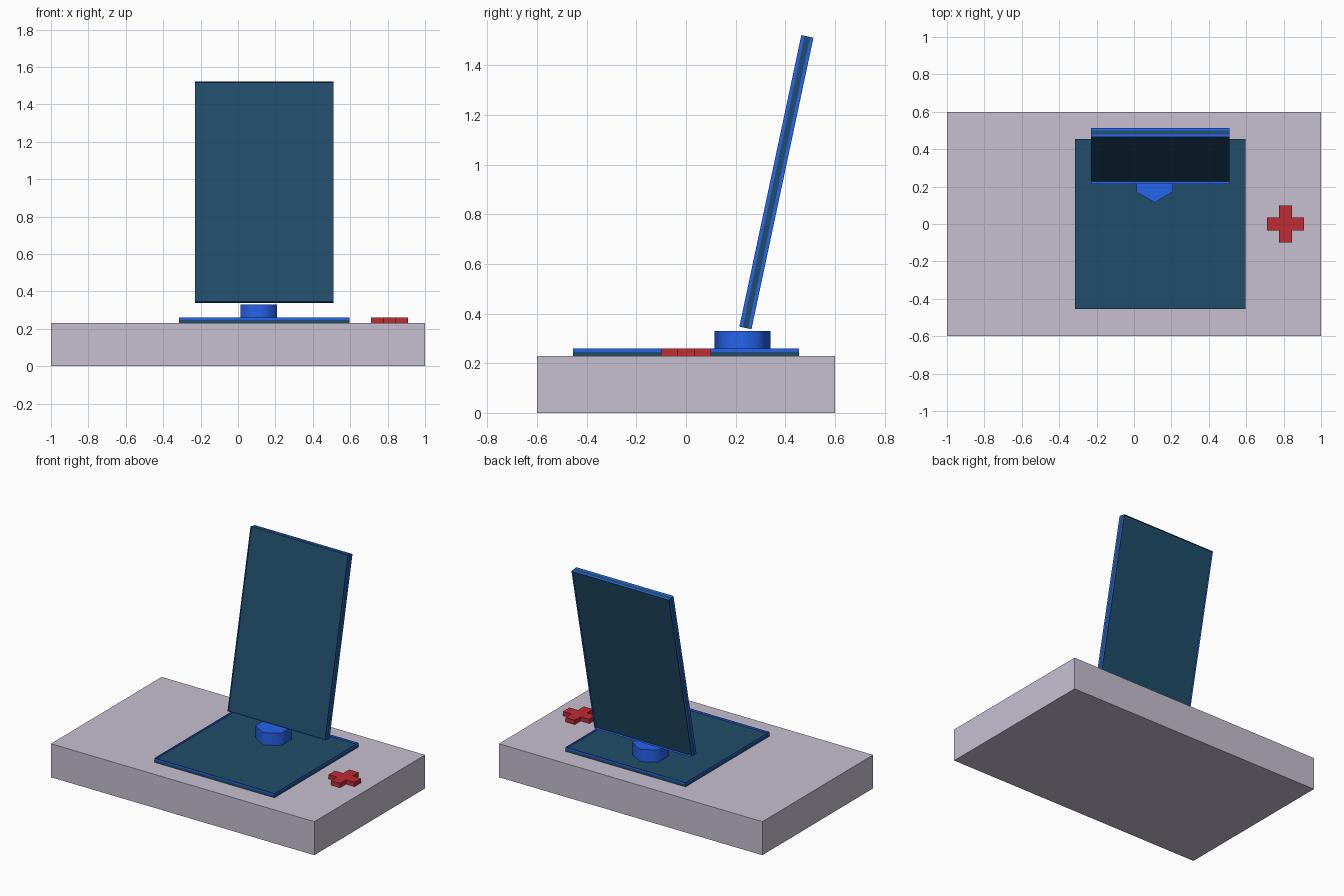
import bpy, bmesh, math
from mathutils import Matrix

if "Cube" in bpy.data.objects:
    bpy.data.objects.remove(bpy.data.objects["Cube"])


def material(name, rgb):
    m = bpy.data.materials.new(name)
    m.diffuse_color = (*rgb, 1)
    m.use_nodes = True
    m.node_tree.nodes["Principled BSDF"].inputs["Base Color"].default_value = m.diffuse_color
    return m


LILAC = material("lilac_grey", (0.57, 0.53, 0.63))
BLUE = material("blue", (0.019, 0.125, 0.83))
TEAL = material("dark_teal", (0.015, 0.076, 0.144))
RED = material("red", (0.51, 0.026, 0.034))


def add_object(name, bm, mat, matrix=Matrix()):
    me = bpy.data.meshes.new(name)
    bmesh.ops.recalc_face_normals(bm, faces=bm.faces)
    bm.to_mesh(me)
    bm.free()
    ob = bpy.data.objects.new(name, me)
    ob.matrix_world = matrix
    me.materials.append(mat)
    bpy.context.collection.objects.link(ob)
    return ob


def box(name, size, mat, matrix):
    bm = bmesh.new()
    bmesh.ops.create_cube(bm, size=1, matrix=Matrix.Diagonal((*size, 1)))
    return add_object(name, bm, mat, matrix)


def frame(name, w, h, border, depth, mat, matrix):
    bm = bmesh.new()
    f = bm.faces.new([bm.verts.new((sx * w / 2, sy * h / 2, 0))
                      for sx, sy in ((-1, -1), (1, -1), (1, 1), (-1, 1))])
    bmesh.ops.inset_individual(bm, faces=[f], thickness=border)
    bmesh.ops.delete(bm, geom=[f], context='FACES')
    ob = add_object(name, bm, mat, matrix)
    mod = ob.modifiers.new("thickness", 'SOLIDIFY')
    mod.thickness = depth
    mod.offset = 0


def framed_panel(name, w, h, matrix):
    # Slab sandwiched between two raised border frames
    box(name + "_slab", (w, h, 0.022), TEAL, matrix)
    for side, z in (("front", 0.018), ("back", -0.018)):
        frame(f"{name}_{side}_frame", w, h, 0.037, 0.014, BLUE,
              matrix @ Matrix.Translation((0, 0, z)))


# Table block
box("base_block", (2, 1.2, 0.23), LILAC, Matrix.Translation((0, 0, 0.115)))

# Flat panel sunk halfway into the block, and the leaning panel
framed_panel("lower_panel", 0.91, 0.91, Matrix.Translation((0.14, 0, 0.235)))
framed_panel("upright_panel", 0.74, 1.2,
             Matrix.Translation((0.14, 0.364, 0.929))
             @ Matrix.Rotation(math.radians(78), 4, 'X'))

# Hexagonal hub with smooth sides
bpy.ops.mesh.primitive_cylinder_add(vertices=6, radius=0.113, depth=0.09,
                                    location=(0.11, 0.228, 0.285))
hub = bpy.context.object
hub.name = "hex_hub"
hub.data.materials.append(BLUE)
bpy.ops.object.shade_smooth_by_angle(angle=math.radians(65))

# Plus-shaped button
a, b = 0.035, 0.1
arm = [(a, a), (a, b), (-a, b)]
bm = bmesh.new()
outline = []
for i in range(4):
    c, s = round(math.cos(i * math.pi / 2)), round(math.sin(i * math.pi / 2))
    outline += [bm.verts.new((c * x - s * y, s * x + c * y, 0)) for x, y in arm]
face = bm.faces.new(outline)
ext = bmesh.ops.extrude_face_region(bm, geom=[face])
bmesh.ops.translate(bm, vec=(0, 0, 0.05),
                    verts=[g for g in ext["geom"] if isinstance(g, bmesh.types.BMVert)])
add_object("plus_button", bm, RED, Matrix.Translation((0.81, 0, 0.21)))
